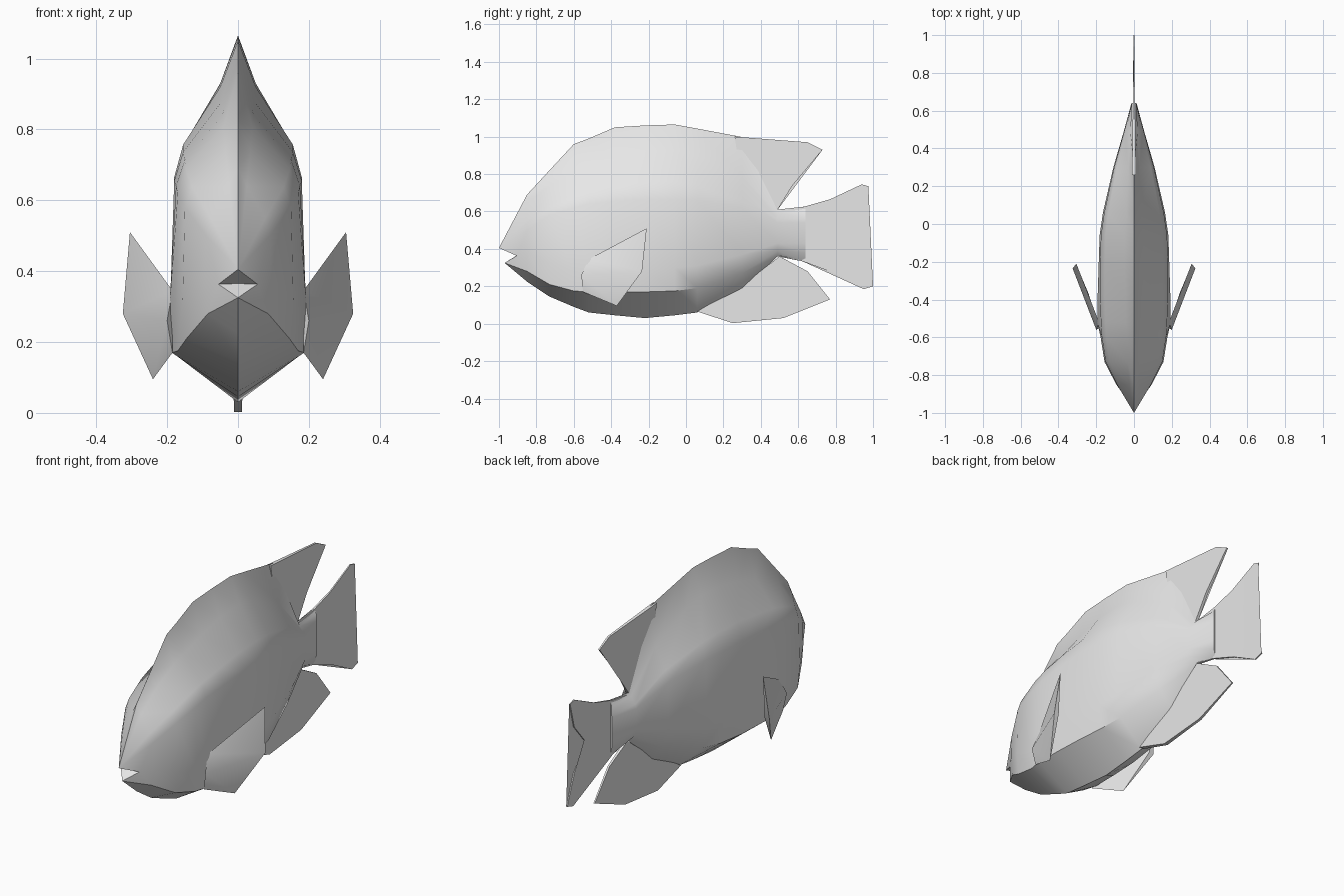
import bpy, bmesh, math

if "Cube" in bpy.data.objects:
    bpy.data.objects.remove(bpy.data.objects["Cube"])

grey = bpy.data.materials.new("scale_grey")
grey.diffuse_color = (0.8, 0.8, 0.8, 1)
grey.use_nodes = True
grey.node_tree.nodes["Principled BSDF"].inputs["Base Color"].default_value = grey.diffuse_color


def finish(name, bm, angle=30):
    bmesh.ops.remove_doubles(bm, verts=bm.verts, dist=0.0005)
    bmesh.ops.recalc_face_normals(bm, faces=bm.faces)
    mesh = bpy.data.meshes.new(name)
    bm.to_mesh(mesh)
    bm.free()
    mesh.materials.append(grey)
    ob = bpy.data.objects.new(name, mesh)
    bpy.context.collection.objects.link(ob)
    bpy.ops.object.select_all(action='DESELECT')
    ob.select_set(True)
    bpy.context.view_layer.objects.active = ob
    bpy.ops.object.shade_smooth_by_angle(angle=math.radians(angle))
    return ob


# Body stations: y, ridge z, fin base z / half width, upper side z / half width,
# lower side z, belly edge half width / z, keel z
stations = [
    (-.85, .69, .64, .025, .50, .09, .38, .085, .28, .225),
    (-.73, .82, .74, .035, .58, .15, .32, .145, .21, .145),
    (-.60, .96, .81, .04, .62, .17, .28, .17, .175, .09),
    (-.52, .99, .84, .045, .64, .175, .28, .187, .17, .06),
    (-.38, 1.05, .88, .045, .655, .18, .28, .185, .17, .045),
    (-.22, 1.06, .92, .05, .665, .18, .29, .178, .17, .03),
    (-.06, 1.065, .93, .05, .665, .175, .30, .16, .175, .045),
    (.06, 1.043, .90, .04, .66, .158, .31, .14, .19, .06),
    (.30, .998, .79, .03, .62, .105, .37, .08, .27, .18),
    (.49, .61, .595, .02, .54, .052, .43, .04, .39, .36),
    (.64, .627, .60, .012, .54, .013, .43, .013, .38, .33),
]

# Body: half rings lofted from the mouth to the tail root, on both sides
bm = bmesh.new()
for s in (-1, 1):
    upper, corner, lower = (0, -1, .405), (.055 * s, -.905, .363), (0, -.97, .325)
    rings = [[upper, upper, upper, corner, corner, lower, lower]]
    for y, zt, zf, wf, zu, w, zm, wl, zl, zb in stations:
        rings.append([(0, y, zt), (s * wf, y, zf),
                      (s * w * .86, y, zu + .36 * (zf - zu)), (s * w, y, zu),
                      (s * max(w, wl) * 1.04, y, zm), (s * wl, y, zl), (0, y, zb)])
    rows = [[bm.verts.new(p) for p in r] for r in rings]
    for a, b in zip(rows, rows[1:]):
        for i in range(6):
            bm.faces.new((a[i], a[i + 1], b[i + 1], b[i]))
    bm.faces.new(rows[-1])
    # Mouth cavity
    throat = (0, -.905, .365)
    for lip in (upper, lower):
        bm.faces.new([bm.verts.new(p) for p in (lip, corner, throat)])
finish("body", bm, 35)


# Thin upright fins, slimmer toward the back
def plate(name, outline):
    bm = bmesh.new()
    sides = []
    for s in (-1, 1):
        sides.append([bm.verts.new((s * max(.003, .014 * (1 - max(0, y) / 1.05)), y, z))
                      for y, z in outline])
        bm.faces.new(sides[-1])
    n = len(outline)
    for i in range(n):
        j = (i + 1) % n
        bm.faces.new((sides[0][i], sides[0][j], sides[1][j], sides[1][i]))
    bmesh.ops.triangulate(bm, faces=[f for f in bm.faces if len(f.verts) > 4])
    finish(name, bm)


plate("dorsal_fin", [(.26, 1.0), (.65, .97), (.73, .93), (.57, .74), (.49, .61), (.3, .75)])
plate("tail_fin", [(.5, .605), (.63, .625), (.77, .665), (.94, .745), (.975, .735),
                   (.94, .6), (.835, .475), (.94, .355), (1, .2), (.95, .185),
                   (.78, .275), (.62, .335), (.5, .36)])
plate("anal_fin", [(.06, .065), (.25, .003), (.52, .03), (.77, .13), (.65, .28),
                   (.5, .36), (.32, .22)])

# Wedge shaped side fins
for side, s in (("left", 1), ("right", -1)):
    bm = bmesh.new()
    pts = [(.185, -.52, .345), (.305, -.21, .51), (.325, -.235, .28), (.24, -.37, .095),
           (.185, -.55, .17), (.2, -.56, .26), (.297, -.235, .28)]
    v = [bm.verts.new((x * s, y, z)) for x, y, z in pts]
    for f in ((0, 1, 2), (0, 2, 5), (5, 2, 3), (5, 3, 4),
              (1, 6, 2), (2, 6, 3), (0, 6, 1), (0, 4, 6), (4, 3, 6), (0, 5, 4)):
        bm.faces.new([v[i] for i in f])
    finish(side + "_pectoral_fin", bm)
